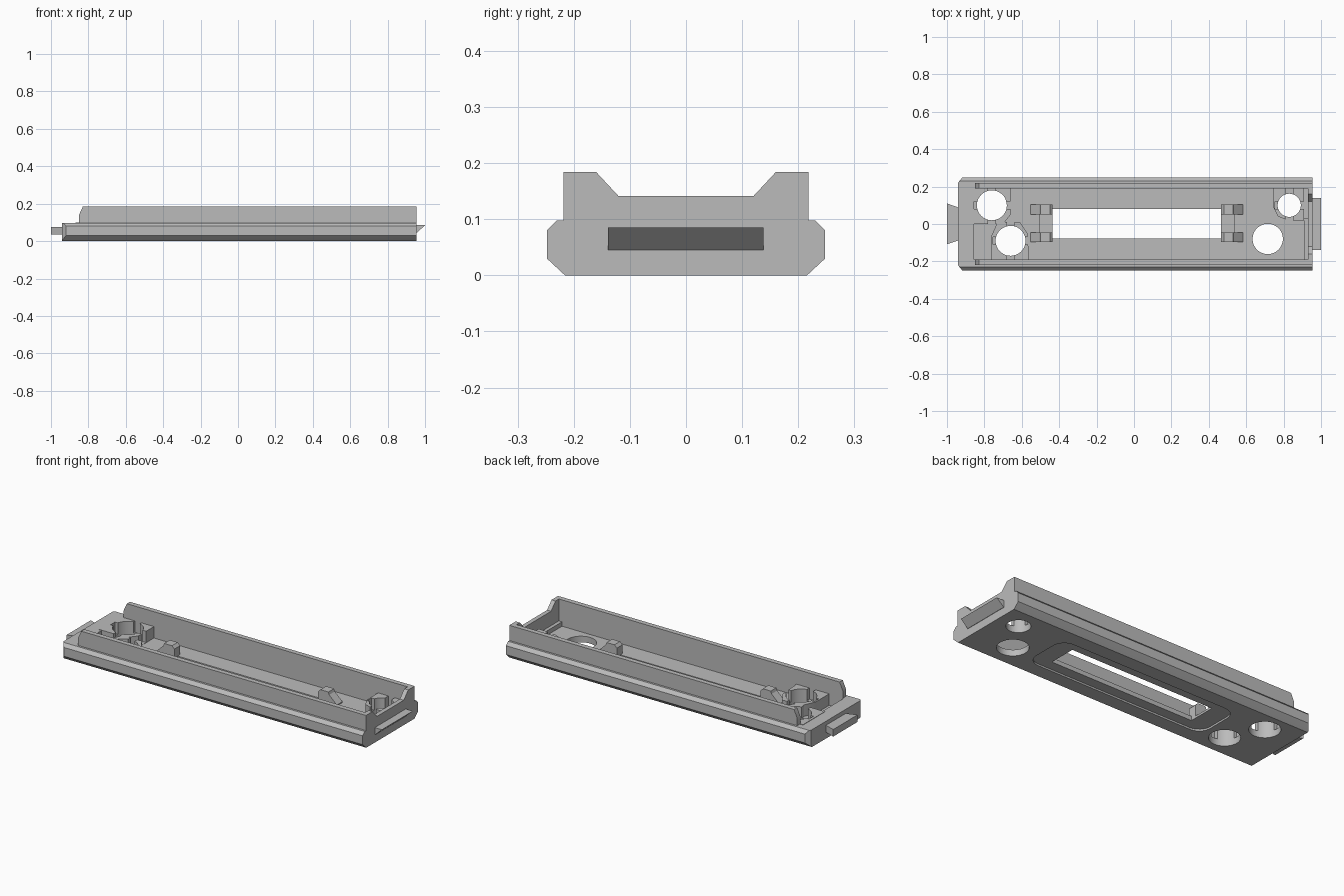
import bpy, bmesh, math
from mathutils import Vector

cube = bpy.data.objects.get("Cube")
if cube:
    bpy.data.objects.remove(cube, do_unlink=True)

grey = bpy.data.materials.new("plain_grey")
grey.use_nodes = True
grey.diffuse_color = (0.5, 0.5, 0.5, 1)
grey.node_tree.nodes["Principled BSDF"].inputs["Base Color"].default_value = (0.5, 0.5, 0.5, 1)


def prism(name, points, axis, lo, hi):
    """Extrude a 2D outline along an axis: x uses (y, z), y uses (x, z), z uses (x, y)."""
    place = {"x": lambda p, t: (t, p[0], p[1]),
             "y": lambda p, t: (p[0], t, p[1]),
             "z": lambda p, t: (p[0], p[1], t)}[axis]
    bm = bmesh.new()
    face = bm.faces.new([bm.verts.new(place(p, lo)) for p in points])
    new = bmesh.ops.extrude_face_region(bm, geom=[face])["geom"]
    shift = Vector(place((0, 0), hi - lo))
    bmesh.ops.translate(bm, vec=shift, verts=[v for v in new if isinstance(v, bmesh.types.BMVert)])
    bmesh.ops.recalc_face_normals(bm, faces=bm.faces)
    mesh = bpy.data.meshes.new(name)
    bm.to_mesh(mesh)
    bm.free()
    mesh.materials.append(grey)
    obj = bpy.data.objects.new(name, mesh)
    bpy.context.collection.objects.link(obj)
    return obj


def box(name, x0, x1, y0, y1, z0, z1):
    return prism(name, [(x0, y0), (x1, y0), (x1, y1), (x0, y1)], "z", z0, z1)


def arc(cx, cy, r, start, end, n):
    return [(cx + r * math.cos(start + (end - start) * i / n),
             cy + r * math.sin(start + (end - start) * i / n)) for i in range(n + 1)]


def hole(x, y, r, z0=-0.1, z1=0.3):
    return prism("hole_cutter", arc(x, y, r, 0, math.tau, 48)[:-1], "z", z0, z1)


def cut(obj, *cutters):
    bpy.context.view_layer.objects.active = obj
    for cutter in cutters:
        cutter.hide_render = True
        mod = obj.modifiers.new("cut", "BOOLEAN")
        mod.operation = "DIFFERENCE"
        mod.solver = "EXACT"
        mod.object = cutter
        bpy.ops.object.modifier_apply(modifier=mod.name)
        bpy.data.objects.remove(cutter, do_unlink=True)


# Tray body: symmetric cross-section swept along the length
half = [(0.215, 0), (0.22, 0.004), (0.248, 0.03), (0.248, 0.08), (0.23, 0.098),
        (0.218, 0.098), (0.218, 0.184)]
outline = half + [(-y, z) for y, z in reversed(half)]
body = prism("tray_body", outline, "x", -0.94, 0.955)

# Inner cavity, low left end, and dip in the right end wall
cut(body,
    box("cavity_cutter", -0.855, 0.93, -0.19, 0.19, 0.035, 0.3),
    prism("left_end_cutter", [(-1, 0.098), (-0.85, 0.098), (-0.85, 0.14), (-0.83, 0.184),
                              (-0.83, 0.3), (-1, 0.3)], "y", -0.3, 0.3),
    prism("end_dip_cutter", [(-0.12, 0.141), (0.12, 0.141), (0.16, 0.184), (0.16, 0.3),
                             (-0.16, 0.3), (-0.16, 0.184)], "x", 0.9, 1.0))

# Chamfered left corners
for s in (-1, 1):
    cut(body, prism("corner_cutter", [(-0.96, s * 0.198), (-0.96, s * 0.3), (-0.9, s * 0.3),
                                      (-0.9, s * 0.27)], "z", -0.1, 0.15))

# Rounded recess beneath, long slot and its wider upper step
recess = []
for i, (cx, cy) in enumerate([(0.505, 0.065), (-0.475, 0.065), (-0.475, -0.065), (0.505, -0.065)]):
    recess += arc(cx, cy, 0.07, i * math.pi / 2, (i + 1) * math.pi / 2, 8)
cut(body,
    prism("recess_cutter", recess, "z", -0.1, 0.01),
    box("slot_cutter", -0.435, 0.465, -0.077, 0.08, -0.1, 0.3),
    box("slot_step_cutter", -0.505, 0.535, -0.077, 0.08, 0.022, 0.3))

# Round holes through the floor
holes = [(-0.76, 0.1, 0.08), (-0.66, -0.09, 0.08), (0.83, 0.1, 0.062), (0.715, -0.08, 0.081)]
for x, y, r in holes:
    cut(body, hole(x, y, r))

# Notched holders around three of the holes
holders = [
    ("left_back_holder", [(-0.87, 0.0), (-0.87, 0.195), (-0.66, 0.195), (-0.66, 0.05), (-0.7, 0.0)]),
    ("left_front_holder", [(-0.765, -0.195), (-0.765, -0.07), (-0.73, 0.01), (-0.61, 0.01),
                           (-0.57, -0.05), (-0.56, -0.195)]),
    ("right_back_holder", [(0.745, 0.195), (0.745, 0.09), (0.77, 0.04), (0.82, 0.02),
                           (0.91, 0.02), (0.91, 0.195)]),
]
solids = [body]
for (name, plan), (x, y, r) in zip(holders, holes):
    holder = prism(name, plan, "z", 0.03, 0.1)
    cut(holder, hole(x, y, r),
        box("notch_cutter", x - r - 0.015, x + 0.2, y - 0.02, y + 0.02, 0.036, 0.3),
        box("notch_cutter", x - 0.02, x + 0.02, y - 0.2, y + 0.2, 0.036, 0.3))
    solids.append(holder)

# Spring clips at both ends of the slot: post with a sloping foot
for end, x, d in (("right", 0.465, 1), ("left", -0.435, -1)):
    shape = [(x, 0.022), (x, 0.085), (x + d * 0.015, 0.1), (x + d * 0.065, 0.1),
             (x + d * 0.07, 0.085), (x + d * 0.118, 0.04), (x + d * 0.118, 0.022)]
    for side, y0, y1 in (("back", 0.052, 0.103), ("front", -0.095, -0.045)):
        solids.append(prism(f"{end}_{side}_clip", shape, "y", y0, y1))

# Inner ledge, wedge catch and dovetail tab at the ends
solids.append(box("right_inner_ledge", 0.91, 0.935, -0.195, 0.03, 0.03, 0.06))
solids.append(prism("right_catch", [(0.95, 0.045), (0.957, 0.045), (1.0, 0.085), (0.95, 0.085)],
                    "y", -0.139, 0.138))
solids.append(prism("left_tab", [(-1.0, -0.108), (-0.93, -0.085), (-0.93, 0.085), (-1.0, 0.11)],
                    "z", 0.035, 0.075))

# Smooth round walls, crisp edges elsewhere
bpy.ops.object.select_all(action="DESELECT")
for obj in solids:
    obj.select_set(True)
bpy.context.view_layer.objects.active = body
bpy.ops.object.shade_smooth_by_angle(angle=math.radians(25))
